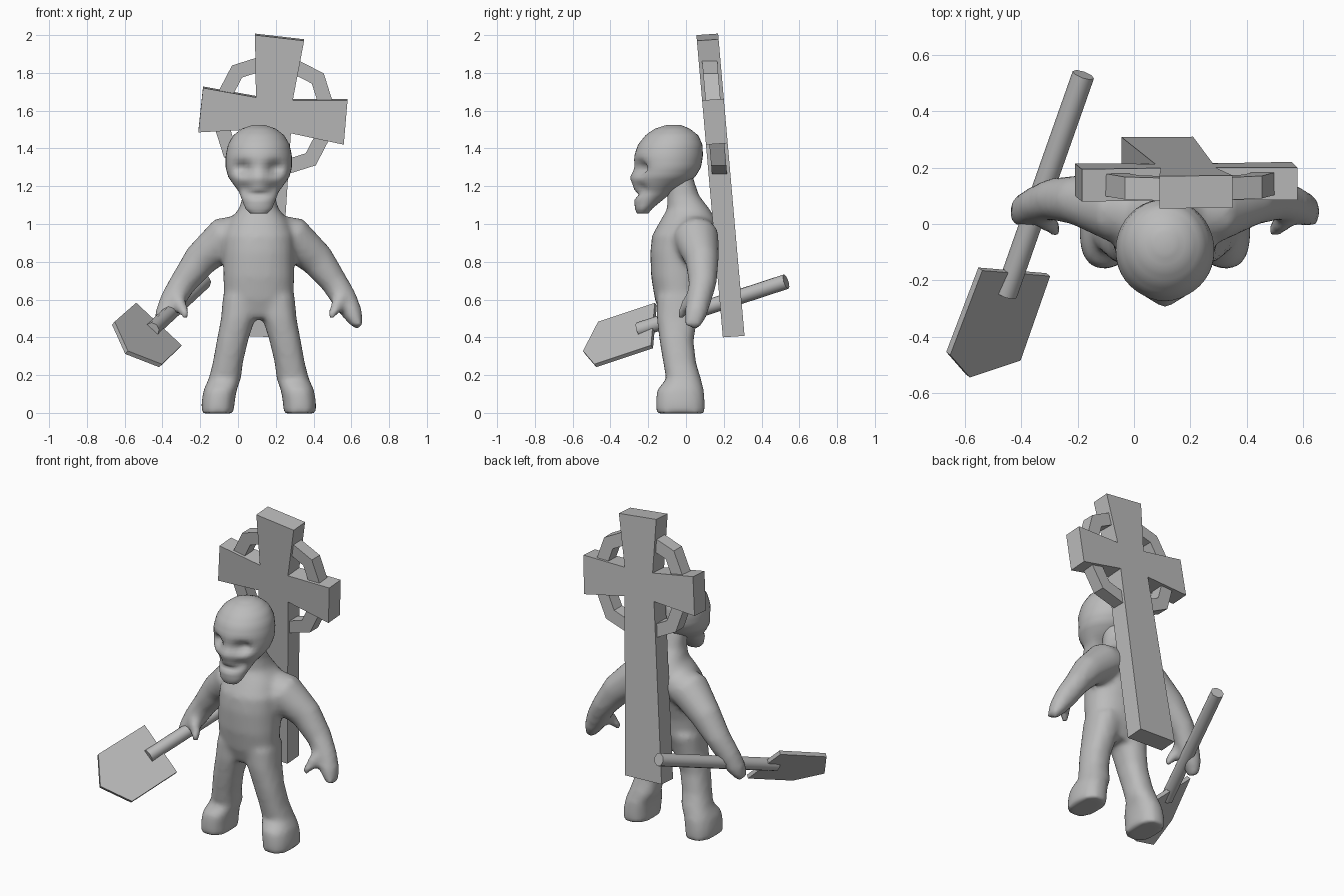
import bpy, bmesh, math
from mathutils import Vector

if "Cube" in bpy.data.objects:
    bpy.data.objects.remove(bpy.data.objects["Cube"])

CX = 0.11  # the figure stands a little right of the origin
grey = bpy.data.materials.new("plain_grey")
grey.diffuse_color = (0.5, 0.5, 0.5, 1)
grey.use_nodes = True
grey.node_tree.nodes["Principled BSDF"].inputs["Base Color"].default_value = grey.diffuse_color


def finish(bm, name, smooth=False):
    bmesh.ops.recalc_face_normals(bm, faces=bm.faces)
    me = bpy.data.meshes.new(name)
    bm.to_mesh(me)
    bm.free()
    me.materials.append(grey)
    if smooth:
        me.shade_smooth()
    ob = bpy.data.objects.new(name, me)
    bpy.context.collection.objects.link(ob)
    return ob


def skin(bm, loops):
    """Join rings of points into a closed tube."""
    rings = [[bm.verts.new(p) for p in loop] for loop in loops]
    n = len(rings[0])
    for a, b in zip(rings, rings[1:]):
        for i in range(n):
            j = (i + 1) % n
            bm.faces.new((a[i], a[j], b[j], b[i]))
    bm.faces.new(rings[0][::-1])
    bm.faces.new(rings[-1])


def flat_loft(bm, rows, seg=24, steps=1, power=1.0):
    """Stack level ovals: rows of (z, centre x, half width, front y, back y)."""
    full = []
    for a, b in zip(rows, rows[1:]):
        full += [[u + (v - u) * k / steps for u, v in zip(a, b)] for k in range(steps)]
    full.append(rows[-1])
    loops = []
    for z, cx, w, f, b in full:
        loop = []
        for i in range(seg):
            t = 2 * math.pi * i / seg
            c, s = math.cos(t), math.sin(t)
            c, s = (math.copysign(abs(v) ** power, v) for v in (c, s))
            loop.append((cx + w * c, (f + b) / 2 + (b - f) / 2 * s, z))
        loops.append(loop)
    skin(bm, loops)


def limb(bm, side, rows, seg=16):
    """Tube along a path: rows of (distance from centre, y, z, radius, depth radius)."""
    pts = [Vector((CX + side * d, y, z)) for d, y, z, _, _ in rows]
    loops = []
    for i, p in enumerate(pts):
        along = (pts[min(i + 1, len(pts) - 1)] - pts[max(i - 1, 0)]).normalized()
        across = along.cross(Vector((0, 1, 0))).normalized()
        deep = across.cross(along)
        r, ry = rows[i][3:]
        loops.append([p + across * r * math.cos(t) + deep * ry * math.sin(t)
                      for t in (2 * math.pi * k / seg for k in range(seg))])
    skin(bm, loops)


def slab(bm, pts, offset):
    """Extrude a flat outline by an offset vector."""
    skin(bm, [pts, [Vector(p) + Vector(offset) for p in pts]])


# Body: torso, arms and legs fused into one soft skin
bm = bmesh.new()
flat_loft(bm, [(0.50, CX, 0.12, -0.13, 0.04), (0.60, CX, 0.185, -0.165, 0.085),
               (0.72, CX, 0.188, -0.185, 0.10), (0.85, CX, 0.19, -0.19, 0.14),
               (0.94, CX, 0.19, -0.18, 0.17), (1.02, CX, 0.155, -0.135, 0.16),
               (1.08, CX, 0.105, -0.10, 0.125), (1.15, CX, 0.085, -0.10, 0.07),
               (1.27, CX, 0.08, -0.10, 0.03)], power=0.9)
for s in (-1, 1):
    limb(bm, s, [(0.04, 0.04, 0.96, 0.10, 0.11), (0.18, 0.055, 0.925, 0.115, 0.12),
                 (0.31, 0.085, 0.81, 0.092, 0.09), (0.40, 0.088, 0.69, 0.072, 0.075),
                 (0.455, 0.07, 0.60, 0.068, 0.065), (0.50, 0.05, 0.52, 0.052, 0.06),
                 (0.53, 0.03, 0.455, 0.025, 0.04)])
    # thumb
    limb(bm, s, [(0.44, 0.04, 0.62, 0.04, 0.04), (0.41, 0.0, 0.56, 0.034, 0.034),
                 (0.38, -0.035, 0.505, 0.018, 0.018)])
    # leg and foot
    flat_loft(bm, [(-0.004, CX + s * 0.218, 0.086, -0.16, 0.10),
                   (0.06, CX + s * 0.215, 0.088, -0.16, 0.10),
                   (0.12, CX + s * 0.205, 0.088, -0.155, 0.095),
                   (0.18, CX + s * 0.18, 0.086, -0.105, 0.08),
                   (0.26, CX + s * 0.165, 0.08, -0.12, 0.055),
                   (0.38, CX + s * 0.14, 0.083, -0.14, 0.04),
                   (0.50, CX + s * 0.11, 0.09, -0.155, 0.06),
                   (0.62, CX + s * 0.09, 0.10, -0.155, 0.085)], power=0.85)
body = finish(bm, "body", True)
fuse = body.modifiers.new("fuse", 'REMESH')
fuse.mode = 'VOXEL'
fuse.voxel_size = 0.018
fuse.use_smooth_shade = True
soft = body.modifiers.new("soften", 'SMOOTH')
soft.factor = 0.5
soft.iterations = 5

# Skull-like head with sunken eyes, nose and mouth
bm = bmesh.new()
flat_loft(bm, [(1.055, CX, 0.045, -0.26, -0.20), (1.08, CX, 0.07, -0.27, -0.18),
               (1.13, CX, 0.09, -0.275, -0.12), (1.17, CX, 0.105, -0.275, -0.07),
               (1.21, CX, 0.135, -0.28, 0.0), (1.25, CX, 0.163, -0.28, 0.05),
               (1.30, CX, 0.176, -0.275, 0.08), (1.36, CX, 0.176, -0.275, 0.09),
               (1.42, CX, 0.164, -0.255, 0.088), (1.47, CX, 0.135, -0.215, 0.065),
               (1.505, CX, 0.09, -0.165, 0.02), (1.525, CX, 0.03, -0.10, -0.03)],
          seg=40, steps=3)
# hollows and bumps: offset x, z, spread x, spread z, depth
FACE = [(-0.085, 1.295, 0.036, 0.032, 0.065), (0.085, 1.295, 0.036, 0.032, 0.065),
        (0, 1.245, 0.03, 0.03, -0.018), (-0.075, 1.19, 0.035, 0.03, 0.03),
        (0.075, 1.19, 0.035, 0.03, 0.03), (0, 1.155, 0.06, 0.014, 0.03)]
for v in bm.verts:
    if v.co.y < -0.12:
        x, z = v.co.x - CX, v.co.z
        v.co.y += sum(d * math.exp(-((x - fx) / sx) ** 2 - ((z - fz) / sz) ** 2)
                      for fx, fz, sx, sz, d in FACE)
head = finish(bm, "head", True)
soft = head.modifiers.new("soften", 'SMOOTH')
soft.factor = 0.5
soft.iterations = 2


# Leaning cross carried on the back
def lean(x, z, inset=0.0):
    return Vector((x, 0.055 + (2.0 - z) * 0.0875 + inset, z))


outline = [(0.09, 2.0), (0.35, 1.97), (0.29, 1.655), (0.58, 1.655), (0.56, 1.42),
           (0.28, 1.48), (0.21, 0.40), (-0.045, 0.41), (0.075, 1.50),
           (-0.21, 1.485), (-0.185, 1.72), (0.095, 1.67)]
bm = bmesh.new()
slab(bm, [lean(x, z) for x, z in outline], (0, 0.115, 0.008))
finish(bm, "cross")

# Eight-sided ring around the crossing
bm = bmesh.new()
rows = []
for k in range(8):
    t = math.radians(40 + 45 * k)
    quad = []
    for r, depth in ((0.345, 0.018), (0.345, 0.098), (0.262, 0.098), (0.262, 0.018)):
        quad.append(bm.verts.new(lean(0.19 + r * math.cos(t), 1.575 + r * math.sin(t), depth)))
    rows.append(quad)
for k in range(8):
    a, b = rows[k], rows[(k + 1) % 8]
    for i in range(4):
        j = (i + 1) % 4
        bm.faces.new((a[i], a[j], b[j], b[i]))
finish(bm, "cross_ring")

# Shovel handle
start, end = Vector((-0.455, -0.25, 0.44)), Vector((-0.18, 0.53, 0.695))
bm = bmesh.new()
bmesh.ops.create_cone(bm, cap_ends=True, segments=8, radius1=0.04, radius2=0.04,
                      depth=(end - start).length)
handle = finish(bm, "shovel_handle", True)
handle.location = (start + end) / 2
handle.rotation_euler = (end - start).to_track_quat('Z', 'Y').to_euler()
bpy.context.view_layer.objects.active = handle
handle.select_set(True)
bpy.ops.object.shade_smooth_by_angle(angle=math.radians(50))

# Pointed shovel blade
blade = [Vector(p) for p in ((-0.546, -0.16, 0.575), (-0.305, -0.18, 0.35),
                             (-0.41, -0.48, 0.25), (-0.59, -0.54, 0.32),
                             (-0.66, -0.46, 0.475))]
normal = (blade[1] - blade[0]).cross(blade[4] - blade[0]).normalized()
bm = bmesh.new()
slab(bm, [p - normal * 0.012 for p in blade], normal * 0.024)
finish(bm, "shovel_blade")
